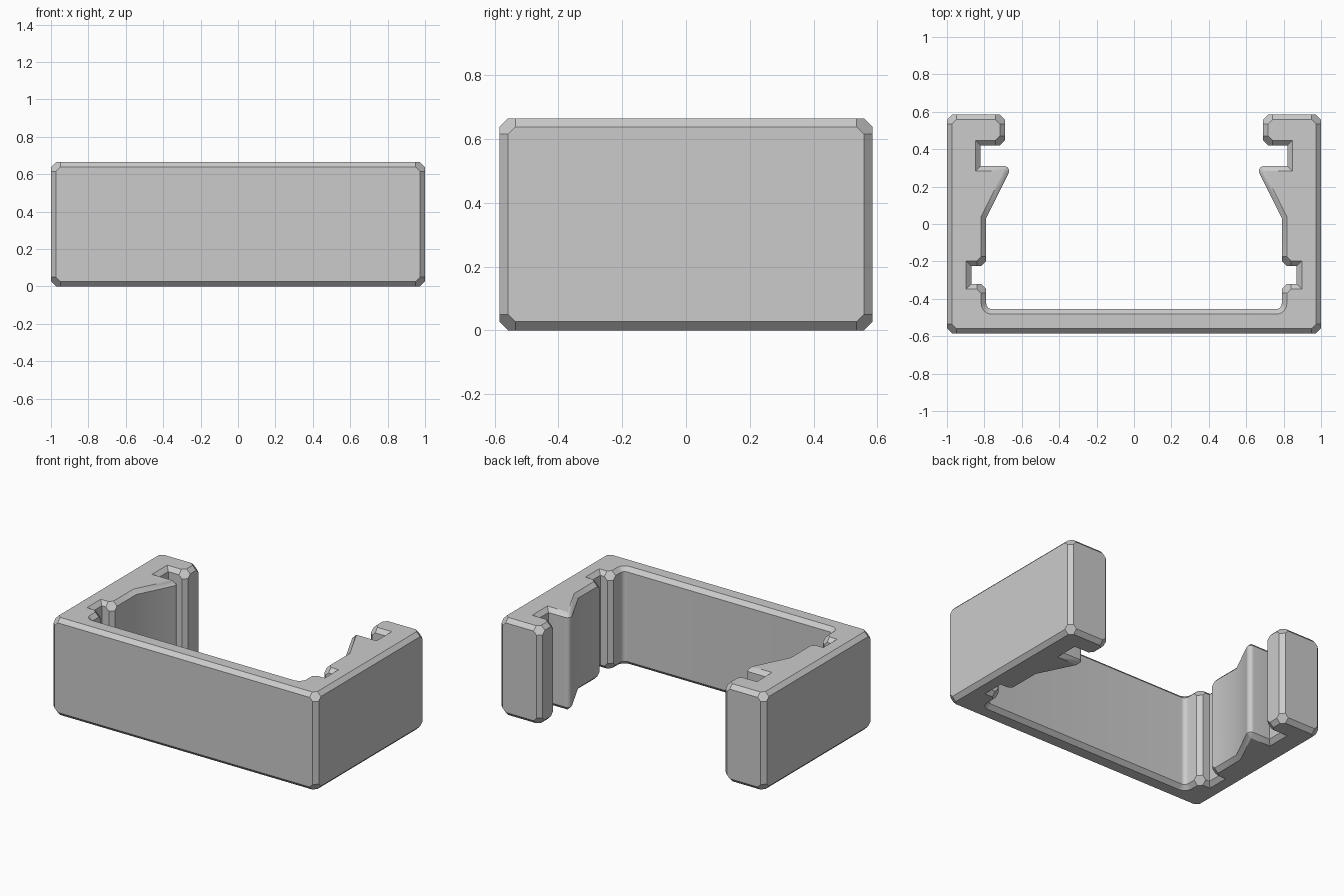
import bpy, bmesh, math
from mathutils import Vector

if "Cube" in bpy.data.objects:
    bpy.data.objects.remove(bpy.data.objects["Cube"])

HEIGHT = 0.665
C = 0.027      # chamfer width
CUT = 0.05     # how far the corner facets reach along the edges

# Right half of the bracket outline, counter-clockwise.
# cut = chamfered outer corner, sharp = mitred inner corner,
# arc = (centre, radius, start angle, end angle, sign of growth with inset)
outline = [
    ("cut", (1.0, -0.585)),
    ("cut", (1.0, 0.585)),
    ("cut", (0.69, 0.585)),               # hooked end
    ("cut", (0.69, 0.42)),
    ("sharp", (0.82, 0.42)),              # rear slot
    ("sharp", (0.82, 0.31)),
    ("arc", (0.695, 0.283), C, 90, 206.5, -1),    # tooth tip
    ("sharp", (0.79, 0.032)),             # start of tooth ramp
    ("cut", (0.79, -0.225)),
    ("sharp", (0.87, -0.225)),            # front groove
    ("sharp", (0.87, -0.32)),
    ("cut", (0.79, -0.32)),
    ("arc", (0.76, -0.425), 0.03, 0, -90, 1),     # inner fillet
]


def arc_points(item, inset, steps=8):
    _, centre, radius, start, end, sign = item
    r = radius + sign * inset
    angles = [math.radians(start + (end - start) * k / steps) for k in range(steps + 1)]
    return [Vector(centre) + r * Vector((math.cos(t), math.sin(t))) for t in angles]


def reference(item, last):
    if item[0] == "arc":
        return arc_points(item, 0)[-1 if last else 0]
    return Vector(item[1])


def ring(inset, cut):
    """Full outline, pulled into the material by inset, corners cut back by cut."""
    half = []
    for i, item in enumerate(outline):
        if item[0] == "arc":
            half += arc_points(item, inset)
            continue
        v = Vector(item[1])
        before = reference(outline[i - 1], True) if i else Vector((0, v.y))
        after = reference(outline[i + 1], False)
        a, b = (before - v).normalized(), (after - v).normalized()
        if item[0] == "cut":
            half += [v + a * cut + b * inset, v + b * cut + a * inset]
        else:
            n1, n2 = Vector((a.y, -a.x)), Vector((-b.y, b.x))
            half.append(v + (n1 + n2) * (inset / (1 + n1.dot(n2))))
    return half + [Vector((-p.x, p.y)) for p in reversed(half)]


# Stack of outlines from bottom to top
layers = [(0, C, CUT), (C, 0, CUT), (CUT, 0, C),
          (HEIGHT - CUT, 0, C), (HEIGHT - C, 0, CUT), (HEIGHT, C, CUT)]

bm = bmesh.new()
rings = [[bm.verts.new((p.x, p.y, z)) for p in ring(inset, cut)]
         for z, inset, cut in layers]
for low, high in zip(rings, rings[1:]):
    for k in range(len(low)):
        m = (k + 1) % len(low)
        bm.faces.new((low[k], low[m], high[m], high[k]))
# The tooth tip shrinks to one point on the end faces
bmesh.ops.remove_doubles(bm, verts=bm.verts, dist=1e-5)
bmesh.ops.holes_fill(bm, edges=[e for e in bm.edges if e.is_boundary], sides=0)
bmesh.ops.dissolve_limit(bm, angle_limit=0.01, verts=bm.verts, edges=bm.edges)
bmesh.ops.recalc_face_normals(bm, faces=bm.faces)

mesh = bpy.data.meshes.new("clip_bracket")
bm.to_mesh(mesh)
bm.free()
bracket = bpy.data.objects.new("clip_bracket", mesh)
bpy.context.collection.objects.link(bracket)

grey = bpy.data.materials.new("light_grey")
grey.diffuse_color = (0.6, 0.6, 0.6, 1)
grey.use_nodes = True
grey.node_tree.nodes["Principled BSDF"].inputs["Base Color"].default_value = grey.diffuse_color
mesh.materials.append(grey)

bpy.context.view_layer.objects.active = bracket
bracket.select_set(True)
bpy.ops.object.shade_smooth_by_angle(angle=math.radians(30))
